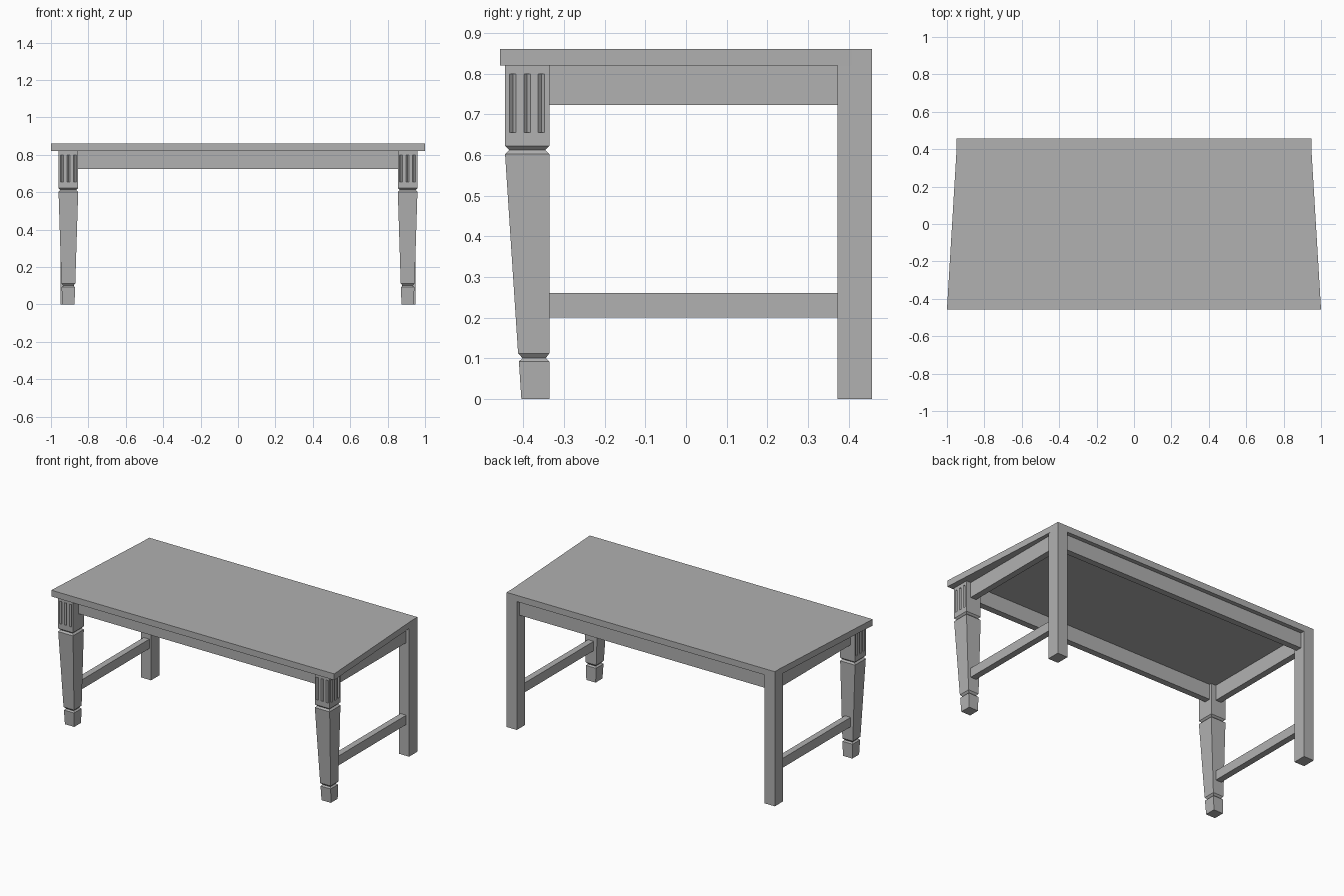
import bpy, bmesh
from mathutils import Matrix, Vector
from math import radians

# Start clean
cube = bpy.data.objects.get("Cube")
if cube:
    bpy.data.objects.remove(cube, do_unlink=True)

# One plain grey finish
grey = bpy.data.materials.new("plain grey")
grey.use_nodes = True
colour = (0.44, 0.44, 0.44, 1)
grey.diffuse_color = colour
grey.node_tree.nodes["Principled BSDF"].inputs["Base Color"].default_value = colour


def make_object(name, bm, mirrored=False):
    bmesh.ops.recalc_face_normals(bm, faces=bm.faces)
    mesh = bpy.data.meshes.new(name)
    bm.to_mesh(mesh)
    bm.free()
    mesh.materials.append(grey)
    obj = bpy.data.objects.new(name, mesh)
    bpy.context.scene.collection.objects.link(obj)
    if mirrored:
        obj.modifiers.new("both sides", 'MIRROR')
    return obj


def loft(rings):
    """Stack rings of equal point count into a closed solid."""
    bm = bmesh.new()
    loops = [[bm.verts.new(p) for p in ring] for ring in rings]
    for low, high in zip(loops, loops[1:]):
        n = len(low)
        for i in range(n):
            j = (i + 1) % n
            bm.faces.new((low[i], low[j], high[j], high[i]))
    bm.faces.new(loops[0][::-1])
    bm.faces.new(loops[-1])
    return bm


def rect(x0, x1, y0, y1, z):
    return [(x0, y0, z), (x1, y0, z), (x1, y1, z), (x0, y1, z)]


def box(name, x, y, z, mirrored=False):
    return make_object(name, loft([rect(*x, *y, h) for h in z]), mirrored)


TOP, UNDER, APRON = 0.86, 0.82, 0.723
FRONT, BACK = -0.457, 0.457
LEG_X, LEG_BACK = 0.907, -0.336

# Tabletop, narrower at the back
make_object("tabletop", loft([
    [(-1, FRONT, z), (1, FRONT, z), (0.945, BACK, z), (-0.945, BACK, z)]
    for z in (UNDER, TOP)]))

# Back legs, flush with the tabletop
box("back_legs", (0.876, 0.948), (0.373, BACK), (0, TOP), True)

# Aprons and side stretchers
box("front_apron", (-0.86, 0.86), (-0.39, -0.35), (APRON, UNDER))
box("back_apron", (-0.88, 0.88), (0.39, 0.43), (APRON, UNDER))
box("side_aprons", (0.888, 0.928), (LEG_BACK - 0.01, 0.38), (APRON, UNDER), True)
box("side_stretchers", (0.888, 0.928), (LEG_BACK - 0.01, 0.38), (0.20, 0.26), True)

# Front legs: foot, neck, tapered shaft, neck, square block
# (height, half width, front edge, inset)
profile = [
    (0, 0.033, -0.405, 0), (0.092, 0.036, -0.411, 0),
    (0.10, 0.036, -0.411, 0.009), (0.112, 0.037, -0.413, 0),
    (0.602, 0.0525, -0.445, 0), (0.612, 0.0525, -0.445, 0.010),
    (0.622, 0.0525, -0.445, 0), (UNDER, 0.0525, -0.445, 0)]
leg = make_object("front_legs", loft([
    rect(LEG_X - w + i, LEG_X + w - i, f + i, LEG_BACK - i, z)
    for z, w, f, i in profile]))

# Flutes on the front and outer faces of each block
cutter_bm = bmesh.new()
block_mid_y = (-0.445 + LEG_BACK) / 2
for k in (-1, 0, 1):
    offset = k * 0.035
    for x, y in ((LEG_X + offset, -0.445), (LEG_X + 0.0525, block_mid_y + offset)):
        bmesh.ops.create_cone(
            cutter_bm, cap_ends=True, segments=4, radius1=0.008, radius2=0.008,
            depth=0.143, matrix=Matrix.Translation(Vector((x, y, 0.727))))
cutter = make_object("flute_cutter", cutter_bm)
cutter.hide_render = True

cut = leg.modifiers.new("flutes", 'BOOLEAN')
cut.operation = 'DIFFERENCE'
cut.solver = 'EXACT'
cut.object = cutter
bpy.context.view_layer.objects.active = leg
bpy.ops.object.modifier_apply(modifier=cut.name)
bpy.data.objects.remove(cutter, do_unlink=True)
leg.modifiers.new("both sides", 'MIRROR')
